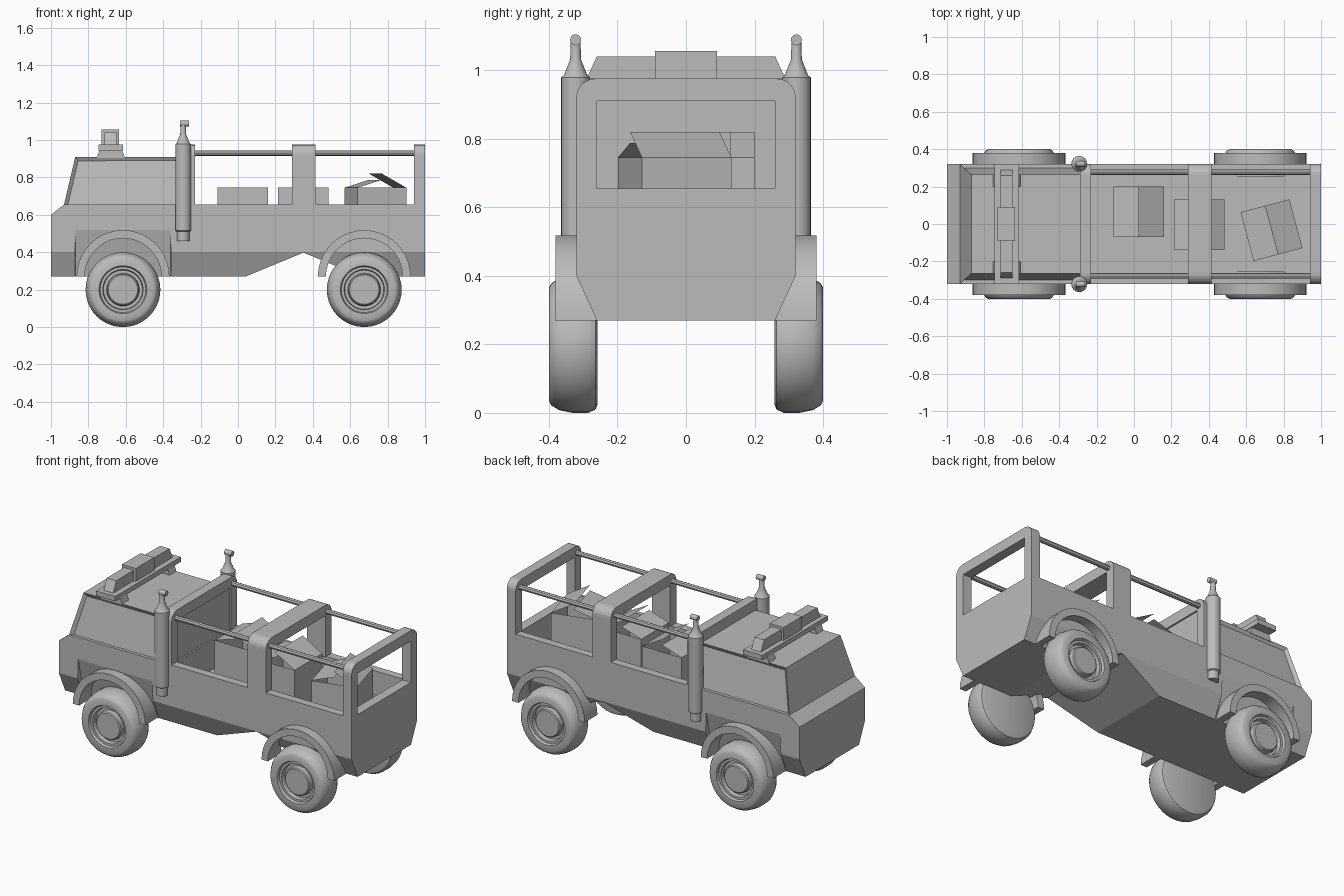
import bpy, bmesh, math
from mathutils import Matrix, Vector

if "Cube" in bpy.data.objects:
    bpy.data.objects.remove(bpy.data.objects["Cube"])

GREY = (0.5, 0.5, 0.5, 1)
mat = bpy.data.materials.new("plain grey")
mat.use_nodes = True
mat.diffuse_color = GREY
mat.node_tree.nodes["Principled BSDF"].inputs["Base Color"].default_value = GREY


def finish(name, bm, smooth=False):
    bmesh.ops.recalc_face_normals(bm, faces=bm.faces)
    me = bpy.data.meshes.new(name)
    bm.to_mesh(me)
    bm.free()
    ob = bpy.data.objects.new(name, me)
    me.materials.append(mat)
    bpy.context.collection.objects.link(ob)
    if smooth:
        bpy.ops.object.select_all(action='DESELECT')
        ob.select_set(True)
        bpy.context.view_layer.objects.active = ob
        bpy.ops.object.shade_smooth_by_angle(angle=math.radians(35))
    return ob


def loft(name, rings, smooth=False, caps=True):
    """Skin a list of closed rings that have equal point counts."""
    bm = bmesh.new()
    vs = [[bm.verts.new(p) for p in r] for r in rings]
    n = len(rings[0])
    for a, b in zip(vs, vs[1:]):
        for i in range(n):
            j = (i + 1) % n
            bm.faces.new((a[i], a[j], b[j], b[i]))
    if caps:
        bm.faces.new(vs[0])
        bm.faces.new(vs[-1])
    return finish(name, bm, smooth)


def box(name, x, y, z):
    return loft(name, [[(x[0], y[0], h), (x[1], y[0], h), (x[1], y[1], h), (x[0], y[1], h)] for h in z])


def frustum(name, low, high, z):
    """Block whose bottom and top rectangles (x0, x1, y0, y1) differ."""
    return loft(name, [[(a, c, h), (b, c, h), (b, d, h), (a, d, h)]
                       for (a, b, c, d), h in zip((low, high), z)])


def lathe(name, profile, place, segs=32):
    """Turn (radius, height) pairs about an axis, then place the result."""
    rings = [[place @ Vector((r * math.cos(t), r * math.sin(t), h))
              for t in (2 * math.pi * i / segs for i in range(segs))] for r, h in profile]
    return loft(name, rings, smooth=True)


# Hull: sections along x with a chamfered lower edge, x, top, chamfer, bottom, half bottom width
W = 0.32
stations = [(-1, .6, .4, .27, .26), (-.93, .655, .4, .27, .26), (-.872, .655, .4, .27, .26),
            (-.868, .655, .52, .27, .26), (-.362, .655, .52, .27, .26), (-.358, .655, .4, .27, .26),
            (.04, .655, .4, .27, .26), (.35, .655, .4, .398, .318),
            (.66, .655, .4, .27, .26), (1, .655, .4, .27, .26)]
hull = loft("hull", [[(x, -W, t), (x, -W, c), (x, -b, z), (x, b, z), (x, W, c), (x, W, t)]
                     for x, t, c, z, b in stations])
bed_cutter = box("bed_cutter", (-.23, .94), (-.27, .27), (.475, .9))
bed_cutter.hide_render = True
bed_cutter.display_type = 'WIRE'
cut = hull.modifiers.new("open bed", 'BOOLEAN')
cut.operation, cut.object, cut.solver = 'DIFFERENCE', bed_cutter, 'EXACT'
bpy.context.view_layer.objects.active = hull
bpy.ops.object.modifier_apply(modifier=cut.name)
bpy.data.objects.remove(bed_cutter)

# Cab with recessed side windows
cab = frustum("cab", (-.93, -.24, -W, W), (-.87, -.24, -.265, .265), (.655, .91))
bm = bmesh.new()
bm.from_mesh(cab.data)
sides = [f for f in bm.faces if abs(f.normal.y) > .7]
bmesh.ops.inset_individual(bm, faces=sides, thickness=.024, depth=0)
bmesh.ops.translate(bm, verts=list({v for f in sides for v in f.verts if v.co.z < .75}), vec=(0, 0, -.02))
for f in sides:
    bmesh.ops.translate(bm, verts=f.verts, vec=f.normal * -.015)
bm.to_mesh(cab.data)
bm.free()


# Roll hoops with rounded outer corners
def hoop(name, x0, x1):
    r, top = .055, .975
    arc = [(W - r + r * math.cos(t), top - r + r * math.sin(t))
           for t in (math.pi / 2 * i / 6 for i in range(7))]
    half = [(W, .655)] + arc
    pts = half + [(-y, z) for y, z in reversed(half)]
    pts += [(-.26, .655), (-.26, .91), (.26, .91), (.26, .655)]
    loft(name, [[(x, y, z) for y, z in pts] for x in (x0, x1)])


hoop("cab_hoop", -.29, -.23)
hoop("middle_hoop", .29, .415)
hoop("rear_hoop", .94, 1)

# Wheels, fenders, exhaust stacks, rails and light feet, on both sides
tyre = [(.175, .258), (.19, .264), (.2, .285), (.2, .33), (.192, .37), (.178, .393), (.165, .4), (.128, .4),
        (.122, .385), (.108, .385), (.104, .36), (.088, .36), (.084, .385), (.078, .39)]
stack = [(.034, .46), (.034, .51), (.042, .515), (.042, .978), (.034, .985), (.016, 1.03), (.014, 1.09)]
for side, s in (("left", 1), ("right", -1)):
    for end, cx in (("front", -.615), ("rear", .675)):
        turn = Matrix.Translation((cx, 0, .2)) @ Matrix.Rotation(-s * math.pi / 2, 4, 'X')
        lathe(f"{end}_{side}_wheel", tyre, turn, 40)
        rings = []
        for i in range(21):
            t = math.pi * i / 20
            c, n = math.cos(t), math.sin(t)
            rings.append([(cx + r * c, s * y, .27 + r * n)
                          for r, y in ((.205, .255), (.205, .38), (.248, .38), (.248, .255))])
        loft(f"{end}_{side}_fender", rings, smooth=True)
    lathe(f"{side}_exhaust_stack", stack, Matrix.Translation((-.293, s * .322, 0)), 24)
    tip = Matrix.Translation((-.31, s * .322, 1.088)) @ Matrix.Rotation(math.pi / 2, 4, 'Y')
    lathe(f"{side}_exhaust_tip", [(.016, 0), (.016, .048)], tip, 16)
    rail = Matrix.Translation((-.24, s * .277, .93)) @ Matrix.Rotation(math.pi / 2, 4, 'Y')
    lathe(f"{side}_rail", [(.015, 0), (.015, 1.2)], rail, 8)
    ya, yb = sorted((s * .2, s * .265))
    frustum(f"{side}_light_foot", (-.755, -.605, ya, yb), (-.74, -.62, ya, yb), (.905, .947))

# Roof light bar
box("light_board", (-.745, -.615), (-.32, .32), (.945, .975))
frustum("light_bar", (-.715, -.65, -.29, .29), (-.715, -.65, -.26, .26), (.975, 1.04))
box("centre_light", (-.73, -.635), (-.09, .09), (.975, 1.055))


# Cargo crates, open on top with two raised flaps
def crate(name, x, y, angle):
    h = .135
    bm = bmesh.new()
    bmesh.ops.create_cube(bm, size=2 * h)
    bmesh.ops.delete(bm, geom=[f for f in bm.faces if f.normal.z > .9], context='FACES')
    place = Matrix.Translation((x, y, .475 + h)) @ Matrix.Rotation(angle, 4, 'Z')
    bm.transform(place)
    finish(name, bm)
    for part, s, rise in (("left", -1, .042), ("right", 1, .075)):
        bm = bmesh.new()
        bm.faces.new([bm.verts.new(place @ Vector(p)) for p in
                      ((s * h, -h, h), (0, -h, h + rise), (0, h, h + rise), (s * h, h, h))])
        flap = finish(f"{name}_{part}_flap", bm)
        if flap.data.polygons[0].normal.z < 0:
            flap.data.flip_normals()


crate("front_crate", .025, .065, 0)
crate("middle_crate", .35, -.005, 0)
crate("rear_crate", .735, -.033, math.radians(15))
